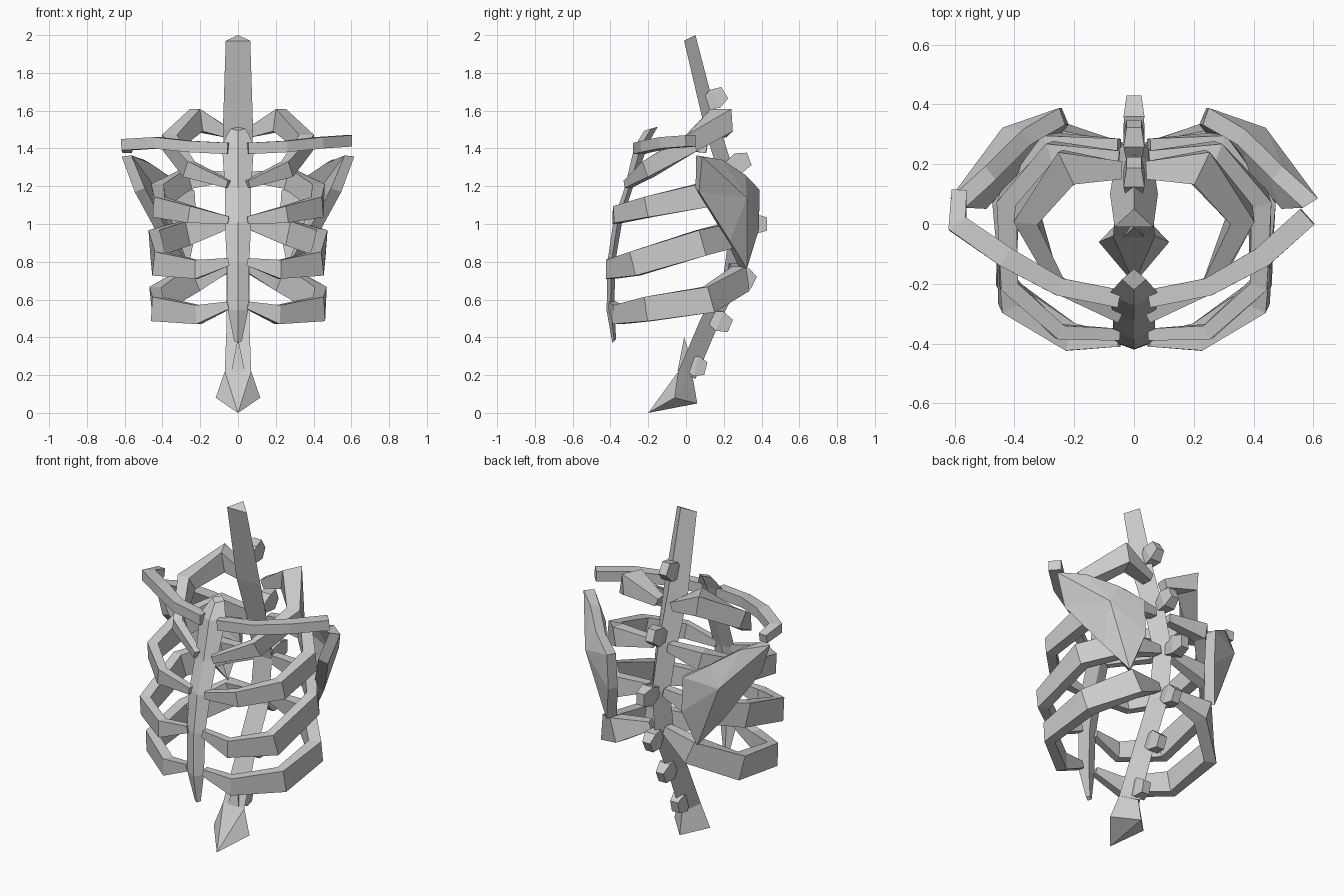
import bpy, bmesh
from mathutils import Vector

if "Cube" in bpy.data.objects:
    bpy.data.objects.remove(bpy.data.objects["Cube"])

UP = Vector((0, 0, 1))


def finish(name, bm):
    bmesh.ops.recalc_face_normals(bm, faces=bm.faces[:])
    me = bpy.data.meshes.new(name)
    bm.to_mesh(me)
    bm.free()
    ob = bpy.data.objects.new(name, me)
    bpy.context.collection.objects.link(ob)
    return ob


def loft(name, rings):
    """Skin a list of equal-length rings and cap both ends."""
    bm = bmesh.new()
    rs = [[bm.verts.new(p) for p in r] for r in rings]
    n = len(rs[0])
    for a, b in zip(rs, rs[1:]):
        for i in range(n):
            j = (i + 1) % n
            bm.faces.new((a[i], a[j], b[j], b[i]))
    bm.faces.new(rs[0])
    bm.faces.new(rs[-1])
    return finish(name, bm)


def bar(name, path, sizes, mirror=1):
    """Four-sided bar along a path; sizes are (thickness, height) per point."""
    pts = [Vector((p[0] * mirror, p[1], p[2])) for p in path]
    rings = []
    for i, (p, (w, h)) in enumerate(zip(pts, sizes)):
        t = (pts[min(i + 1, len(pts) - 1)] - pts[max(i - 1, 0)]).normalized()
        s = t.cross(UP).normalized()
        u = s.cross(t)
        rings.append([p + s * (a * w / 2) + u * (b * h / 2)
                      for a, b in ((1, 1), (-1, 1), (-1, -1), (1, -1))])
    return loft(name, rings)


def hull(name, pts):
    bm = bmesh.new()
    for p in pts:
        bm.verts.new(p)
    bmesh.ops.convex_hull(bm, input=bm.verts[:])
    return finish(name, bm)


# Spine: half width, front y, front z, back ridge y, back ridge z
spine = [(.065, -.01, 1.97, .05, 2.0), (.08, .10, 1.50, .17, 1.54),
         (.068, .18, 1.24, .26, 1.26), (.06, .235, 1.0, .32, 1.0),
         (.06, .20, .74, .29, .71), (.06, .07, .48, .16, .44),
         (.07, -.04, .22, .05, .18)]
loft("spine", [[(-w, yf, zf), (w, yf, zf), (0, yb, zb)]
               for w, yf, zf, yb, zb in spine])

# Tail bone and its small front spike
hull("tail_bone", [(-.07, -.04, .22), (.07, -.04, .22), (0, .03, .22),
                   (-.118, -.06, .08), (.118, -.06, .08),
                   (0, -.2, 0), (0, .06, .05)])
hull("tail_spike", [(0, -.01, .4), (-.035, -.045, .22), (.035, -.045, .22),
                    (0, .04, .25)])

# Knobs along the back of the spine: start (y, z), end (y, z)
knobs = [((.10, 1.63), (.205, 1.695)), ((.22, 1.30), (.335, 1.345)),
         ((.29, 1.0), (.43, 1.0)), ((.26, .74), (.36, .69)),
         ((.12, .51), (.235, .46)), ((.0, .26), (.105, .235))]
for (y0, z0), (y1, z1) in knobs:
    bar("spine_knob", [(0, y0, z0), (0, (y0 + y1) / 2, (z0 + z1) / 2), (0, y1, z1)],
        [(.05, .06), (.07, .11), (.05, .07)])

# Breastbone: half width, y, z, thickness
breast = [(.04, -.185, 1.505, .07), (.085, -.235, 1.42, .075), (.07, -.30, 1.2, .05),
          (.07, -.36, 1.02, .05), (.06, -.395, .8, .045), (.055, -.40, .55, .04),
          (.02, -.38, .38, .02)]
loft("breastbone", [[(-w, y, z), (0, y - t / 2, z - .01), (w, y, z), (0, y + t / 2, z + .01)]
                    for w, y, z, t in breast])

# Ribs, from breastbone round to spine
ribs = [
    ([(.05, -.31, 1.21), (.26, -.2, 1.29), (.36, .03, 1.43), (.22, .19, 1.55), (.05, .18, 1.48)],
     [(.04, .04), (.05, .09), (.08, .10), (.12, .12), (.06, .05)]),
    ([(.05, -.37, 1.02), (.25, -.36, 1.05), (.42, -.2, 1.09), (.42, .08, 1.15),
      (.27, .24, 1.24), (.05, .22, 1.25)],
     [(.04, .04), (.05, .09), (.06, .11), (.07, .13), (.07, .11), (.05, .05)]),
    ([(.05, -.39, .8), (.22, -.40, .76), (.42, -.27, .79), (.44, .08, .90),
      (.28, .27, .95), (.05, .26, 1.0)],
     [(.04, .04), (.05, .10), (.06, .13), (.06, .14), (.07, .13), (.05, .05)]),
    ([(.05, -.39, .57), (.21, -.36, .52), (.43, -.2, .55), (.43, .12, .60),
      (.24, .29, .71), (.05, .25, .77)],
     [(.04, .04), (.06, .10), (.06, .13), (.07, .14), (.08, .14), (.05, .05)]),
]
# Shoulder blade outline and raised centre
blade = [(.59, .07, 1.36), (.48, .17, 1.33), (.36, .29, 1.25), (.24, .36, 1.18),
         (.23, .36, .98), (.28, .30, .77), (.38, .22, .92), (.52, .06, 1.18)]
centre = (.42, .30, 1.14)

for side, m in (("right", 1), ("left", -1)):
    for path, sizes in ribs:
        bar(side + "_rib", path, sizes, m)

    # Collar bone; the left one has a longer outer end
    path = [(.05, -.25, 1.40), (.25, -.21, 1.41), (.43, -.11, 1.43), (.58, .025, 1.44)]
    sizes = [(.06, .06), (.06, .06), (.07, .06), (.07, .06)]
    if m < 0:
        path[-1] = (.59, .0, 1.42)
        path.append((.585, .11, 1.40))
        sizes.append((.05, .05))
    bar(side + "_collar_bone", path, sizes, m)

    bm = bmesh.new()
    c = bm.verts.new((centre[0] * m, centre[1], centre[2]))
    vs = [bm.verts.new((x * m, y, z)) for x, y, z in blade]
    for i, v in enumerate(vs):
        bm.faces.new((c, v, vs[(i + 1) % len(vs)]))
    ob = finish(side + "_shoulder_blade", bm)
    mod = ob.modifiers.new("thickness", 'SOLIDIFY')
    mod.thickness = .06
    mod.offset = 0
